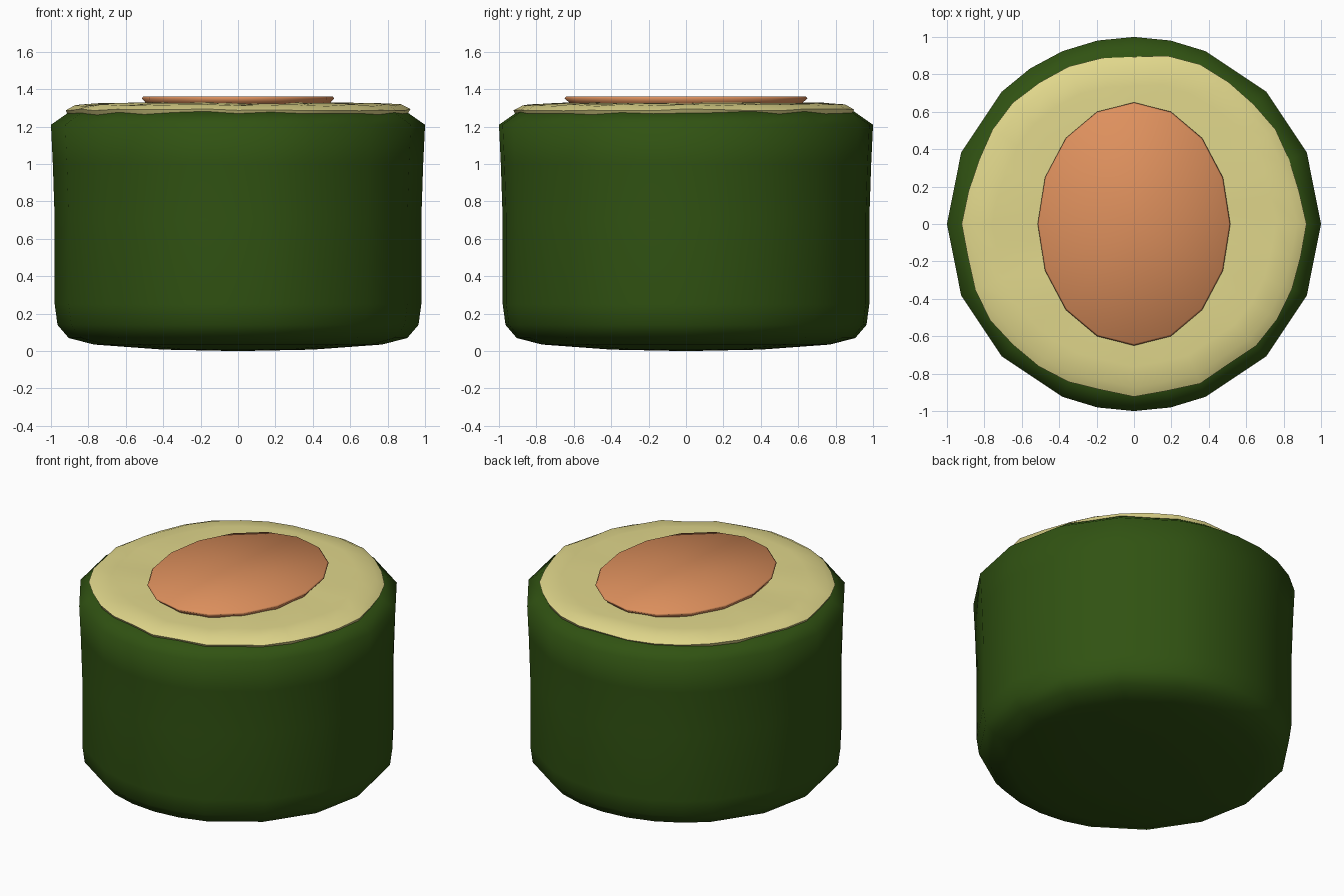
import bpy, bmesh, math, random

if "Cube" in bpy.data.objects:
    bpy.data.objects.remove(bpy.data.objects["Cube"])

random.seed(4)


def lathe(name, profile, angles, color, sx=1.0, sy=1.0, jitter=0.0, sharp=60):
    """Revolve (radius, z) rows, listed bottom to top, into a closed solid."""
    bm = bmesh.new()
    wob = [1 + random.uniform(-jitter, jitter) for _ in angles]
    rings = []
    for r, z in profile:
        if r == 0:
            rings.append([bm.verts.new((0, 0, z))])
        else:
            rings.append([bm.verts.new((sx * r * w * math.cos(math.radians(a)),
                                        sy * r * w * math.sin(math.radians(a)),
                                        z + random.uniform(-jitter, jitter) * 0.3))
                          for a, w in zip(angles, wob)])
    n = len(angles)
    for lo, hi in zip(rings, rings[1:]):
        for i in range(n):
            j = (i + 1) % n
            face = [lo[0]] if len(lo) == 1 else [lo[i], lo[j]]
            face += [hi[0]] if len(hi) == 1 else [hi[j], hi[i]]
            bm.faces.new(face)
    bmesh.ops.recalc_face_normals(bm, faces=bm.faces)
    mesh = bpy.data.meshes.new(name)
    bm.to_mesh(mesh)
    bm.free()
    mat = bpy.data.materials.new(name + "_colour")
    mat.diffuse_color = (*color, 1)
    mat.use_nodes = True
    mat.node_tree.nodes["Principled BSDF"].inputs["Base Color"].default_value = mat.diffuse_color
    mesh.materials.append(mat)
    ob = bpy.data.objects.new(name, mesh)
    bpy.context.collection.objects.link(ob)
    bpy.ops.object.select_all(action='DESELECT')
    ob.select_set(True)
    bpy.context.view_layer.objects.active = ob
    bpy.ops.object.shade_smooth_by_angle(angle=math.radians(sharp))
    return ob


even16 = [i * 22.5 for i in range(16)]
# wrapper outline has a few extra corners at front and back
wrap_angles = sorted(even16 + [78.75, 101.25, 123.75, 258.75, 281.25])

# Green outer wrapper, dipping in below the filling
lathe("wrapper",
      [(0, 0), (0.4, 0.008), (0.77, 0.035), (0.905, 0.07), (0.965, 0.14),
       (0.98, 0.25), (0.98, 0.7), (0.99, 1.0), (1.0, 1.21), (0.9, 1.28),
       (0.82, 1.27), (0, 1.26)],
      wrap_angles, (0.03, 0.085, 0.006))

# Pale layer with a slightly ragged rim
lathe("pale_layer",
      [(0, 1.2), (0.85, 1.2), (0.895, 1.262), (0.91, 1.29), (0.86, 1.315),
       (0.75, 1.323), (0.5, 1.325), (0, 1.325)],
      [i * 11.25 for i in range(32)], (0.75, 0.68, 0.26), jitter=0.018)

# Oval orange centre
lathe("oval_centre",
      [(0, 1.29), (0.95, 1.31), (0.965, 1.332), (1.0, 1.35), (0.985, 1.36), (0, 1.36)],
      even16, (0.73, 0.28, 0.11), sx=0.515, sy=0.65, sharp=180)
